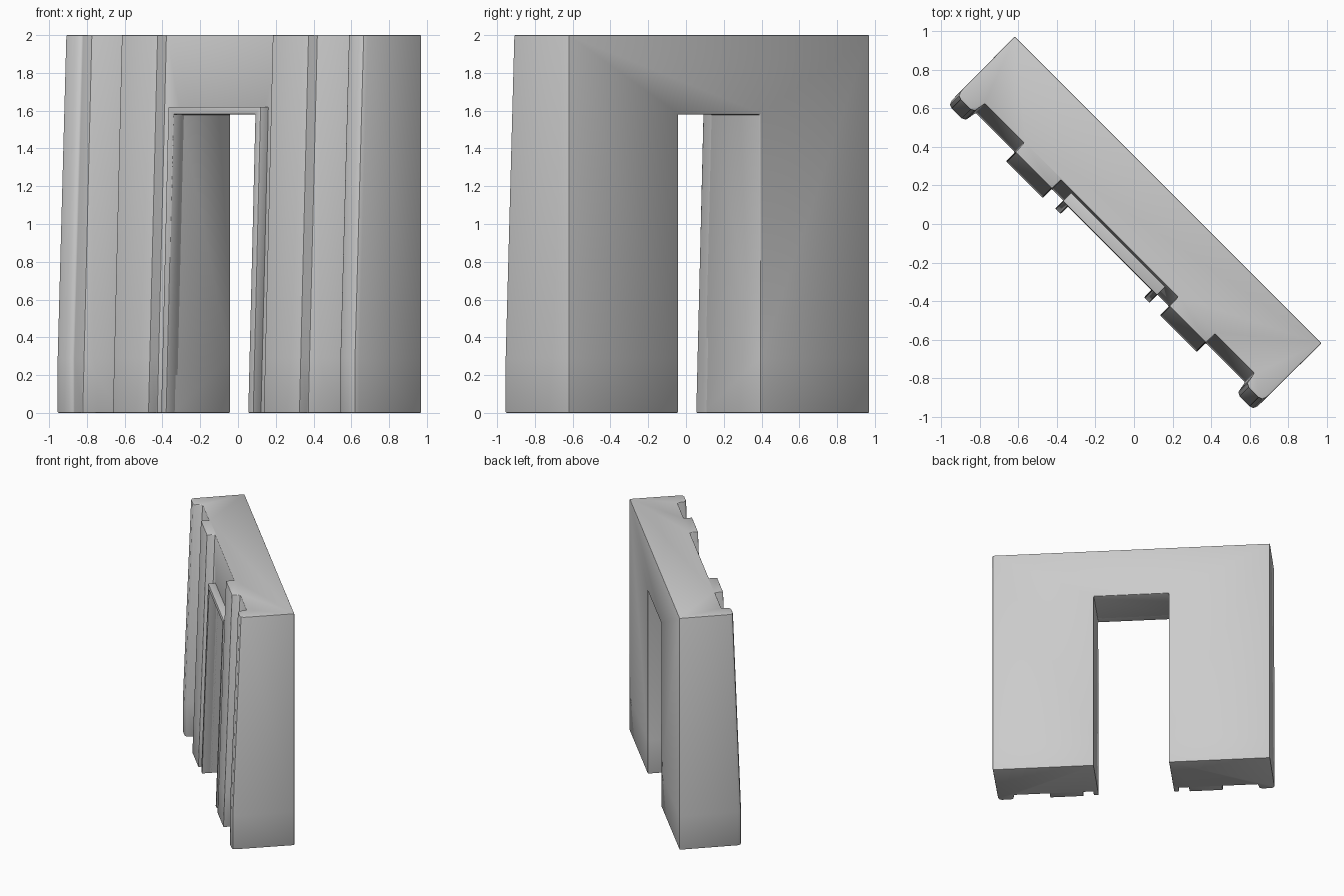
import bpy, bmesh
from math import sqrt

if "Cube" in bpy.data.objects:
    bpy.data.objects.remove(bpy.data.objects["Cube"])

R2 = sqrt(2)
BATTER = 0.034      # forward lean of the front per unit of height


def place(u, v, z):
    """u runs along the wall, v points out of its front; wall sits at 45 degrees."""
    return ((u - v) / R2, (-u - v) / R2, z)


def loft(name, rings):
    """Solid skinned through rings of matching points."""
    bm = bmesh.new()
    vs = [[bm.verts.new(place(*p)) for p in ring] for ring in rings]
    n = len(rings[0])
    for a, b in zip(vs, vs[1:]):
        for i in range(n):
            j = (i + 1) % n
            bm.faces.new((a[i], a[j], b[j], b[i]))
    bm.faces.new(vs[0])
    bm.faces.new(vs[-1])
    bmesh.ops.recalc_face_normals(bm, faces=bm.faces)
    mesh = bpy.data.meshes.new(name)
    bm.to_mesh(mesh)
    bm.free()
    obj = bpy.data.objects.new(name, mesh)
    bpy.context.collection.objects.link(obj)
    return obj


def finish(obj, width):
    """Small edge bevel and smooth shading."""
    bpy.ops.object.select_all(action='DESELECT')
    bpy.context.view_layer.objects.active = obj
    obj.select_set(True)
    mod = obj.modifiers.new("edge_bevel", 'BEVEL')
    mod.width = width
    mod.segments = 2
    mod.limit_method = 'ANGLE'
    mod.angle_limit = 0.9
    bpy.ops.object.modifier_apply(modifier=mod.name)
    bpy.ops.object.shade_smooth_by_angle(angle=0.6)


# Half plan at the top: back corner, rounded end pier, panel, pilaster, door bay
half = [(1.125, -0.25), (1.122, 0.150), (1.113, 0.172), (1.092, 0.180),
        (1.02, 0.180), (0.998, 0.168), (0.988, 0.106),
        (0.70, 0.106), (0.70, 0.172), (0.43, 0.172), (0.43, 0.106)]
plan = half + [(-u, v) for u, v in reversed(half)]


def wall_ring(z):
    ring = []
    for u, v in plan:
        if v > 0:
            # end piers stand vertical below the plinth line
            pier = abs(u) > 0.99
            v += 0.065 * (2 - max(z, 0.29)) / 1.71 if pier else BATTER * (2 - z)
        ring.append((u, v, z))
    return ring


wall = loft("gate_wall", [wall_ring(z) for z in (0, 0.29, 2)])

# Door opening cut right through
W, H = 0.306, 1.58
cutter = loft("opening_cutter",
              [[(-W, v, -0.2), (W, v, -0.2), (W, v, H), (-W, v, H)] for v in (-0.6, 0.6)])
cutter.hide_render = True
cut = wall.modifiers.new("opening", 'BOOLEAN')
cut.operation = 'DIFFERENCE'
cut.solver = 'EXACT'
cut.object = cutter
bpy.context.view_layer.objects.active = wall
bpy.ops.object.modifier_apply(modifier=cut.name)
bpy.data.objects.remove(cutter)
finish(wall, 0.006)

# Raised door surround following the lean of the front
T = 0.04
outline = [(-W - T, 0), (-W - T, H + T), (W + T, H + T), (W + T, 0),
           (W, 0), (W, H), (-W, H), (-W, 0)]
surround = loft("door_surround",
                [[(u, v + BATTER * (2 - z), z) for u, z in outline] for v in (0.08, 0.164)])
finish(surround, 0.005)
